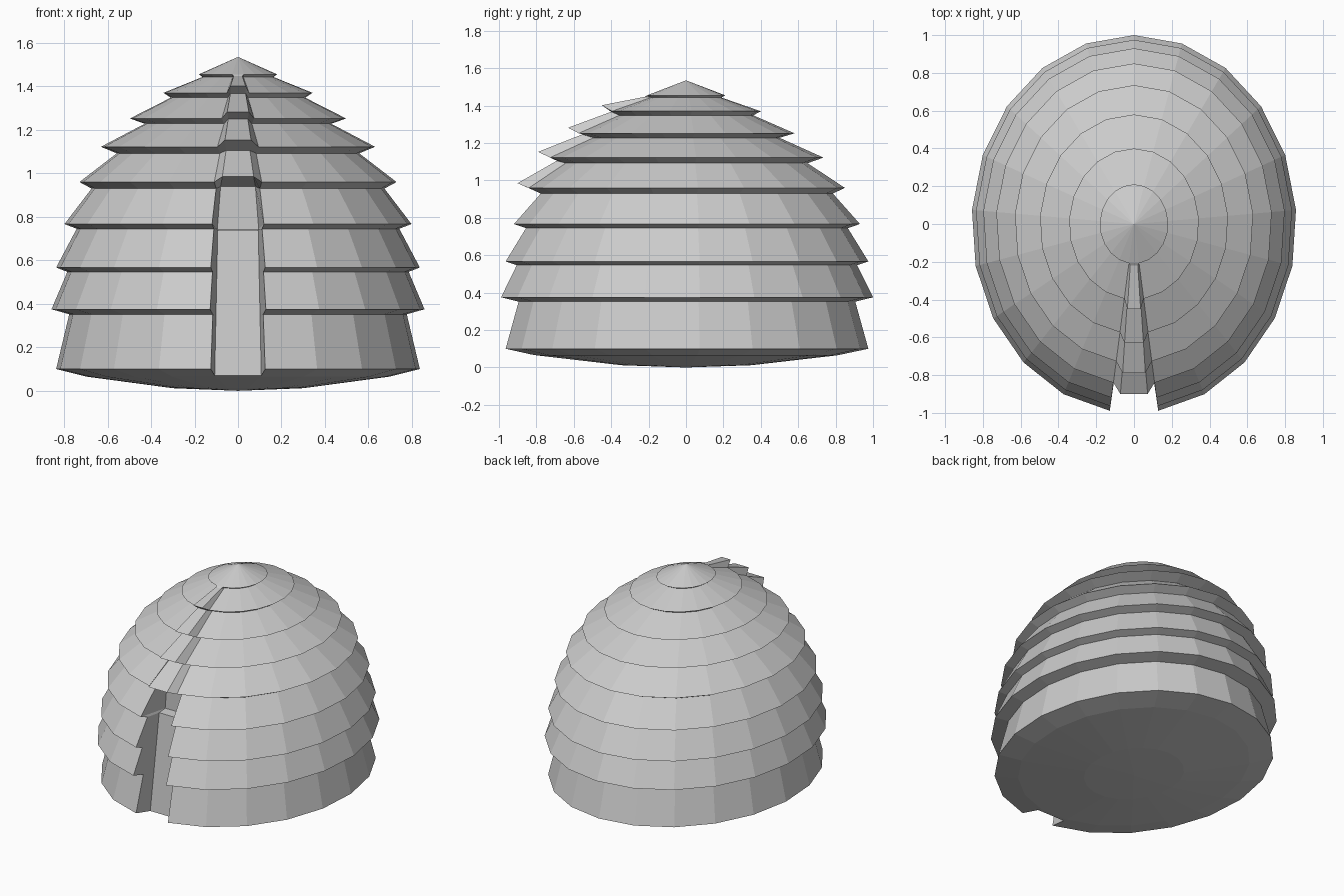
import bpy, bmesh, math

if "Cube" in bpy.data.objects:
    bpy.data.objects.remove(bpy.data.objects["Cube"])

N, XS = 21, 0.86          # sides, sideways squash of the oval plan
FRONT = N // 2            # index of the front-facing column

# Stepped profile (radius, height): rounded underside, then rim / wall-top pairs
profile = [(0, 0), (.35, .012), (.81, .065), (.975, .10),
           (.905, .352), (1.0, .375), (.915, .547), (.975, .567),
           (.865, .745), (.93, .767), (.785, .93), (.85, .96),
           (.65, 1.092), (.735, 1.122), (.50, 1.228), (.58, 1.252),
           (.36, 1.348), (.40, 1.37), (.19, 1.443), (.21, 1.455), (0, 1.535)]

# Front column (half width, y, z): recessed doorway, then raised ridge
front = {9: (.095, -.68, .745), 10: (.08, -.68, .94),
         11: (.072, -.90, .985), 12: (.055, -.69, 1.105),
         13: (.06, -.79, 1.153), 14: (.045, -.545, 1.25),
         15: (.05, -.63, 1.282), 16: (.035, -.40, 1.367),
         17: (.035, -.45, 1.402), 18: (.02, -.22, 1.447)}
for i in range(3, 9):     # straight door panel, leaning back
    t = (profile[i][1] - .10) / .645
    front[i] = (.107 - .014 * t, -.83 + .08 * t, .07 + .67 * t)

bm = bmesh.new()
rings = []
for r, z in profile:
    rings.append([bm.verts.new((XS * r * math.sin(2 * math.pi * k / N),
                                r * math.cos(2 * math.pi * k / N), z))
                  for k in range(N)])


def front_pair(i):
    if i in front:
        w, y, z = front[i]
        return bm.verts.new((w, y, z)), bm.verts.new((-w, y, z))
    return rings[i][FRONT], rings[i][FRONT + 1]


def face(*vs):
    unique = list(dict.fromkeys(vs))
    if len(unique) > 2:
        bm.faces.new(unique)


pairs = [front_pair(i) for i in range(len(profile))]
for i in range(len(profile) - 1):
    lo, hi = rings[i], rings[i + 1]
    # thatch tiers
    for k in range(N):
        if k != FRONT:
            j = (k + 1) % N
            face(lo[k], lo[j], hi[j], hi[k])
    # doorway and ridge with their side walls
    (a, b), (c, d) = pairs[i], pairs[i + 1]
    face(a, b, d, c)
    face(lo[FRONT], a, c, hi[FRONT])
    face(b, lo[FRONT + 1], hi[FRONT + 1], d)

bmesh.ops.remove_doubles(bm, verts=bm.verts, dist=1e-4)
bmesh.ops.recalc_face_normals(bm, faces=bm.faces)
mesh = bpy.data.meshes.new("thatched_hut")
bm.to_mesh(mesh)
bm.free()
bpy.context.collection.objects.link(bpy.data.objects.new("thatched_hut", mesh))
